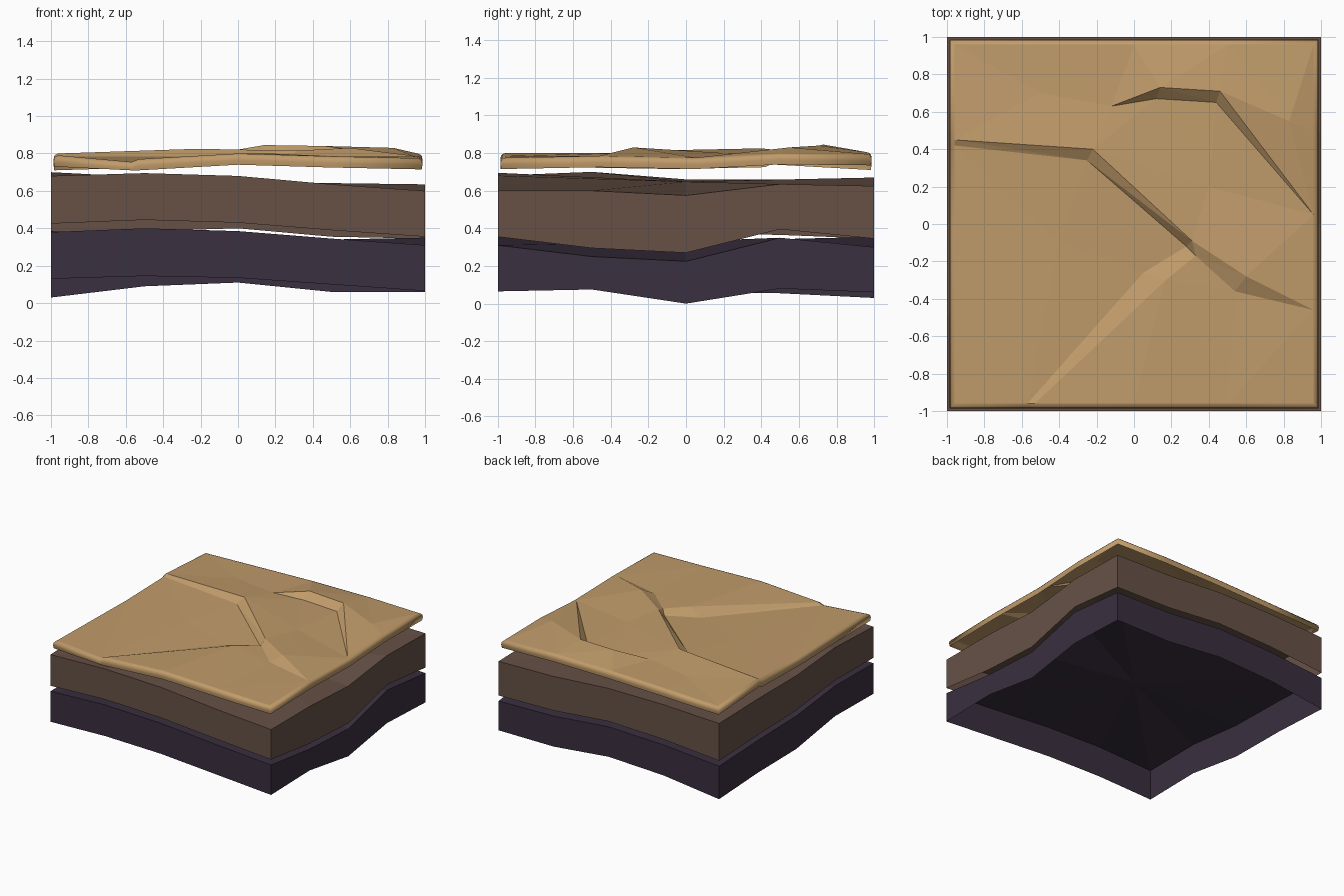
import bpy
from mathutils import Vector
from mathutils.geometry import delaunay_2d_cdt

if "Cube" in bpy.data.objects:
    bpy.data.objects.remove(bpy.data.objects["Cube"])


def material(name, rgb):
    m = bpy.data.materials.new(name)
    m.diffuse_color = (*rgb, 1)
    m.use_nodes = True
    m.node_tree.nodes["Principled BSDF"].inputs["Base Color"].default_value = m.diffuse_color
    return m


def make(name, verts, faces, mat):
    me = bpy.data.meshes.new(name)
    me.from_pydata(verts, [], faces)
    me.materials.append(mat)
    ob = bpy.data.objects.new(name, me)
    bpy.context.collection.objects.link(ob)
    return ob


SAND = material("sand tan", (0.53, 0.33, 0.145))
BROWN = material("soil brown", (0.135, 0.083, 0.062))
PURPLE = material("deep purple", (0.042, 0.029, 0.050))

# Sixteen outline points, counter-clockwise from the front left corner
STEPS = [-1, -0.5, 0, 0.5]
OUTLINE = ([(t, -1) for t in STEPS] + [(1, t) for t in STEPS]
           + [(-t, 1) for t in STEPS] + [(-1, -t) for t in STEPS])


# Open-bottomed stratum: wavy walls and a fan on top
def stratum(name, bottom, top, mat):
    n = len(OUTLINE)
    verts = [(x, y, z) for (x, y), z in zip(OUTLINE, bottom)]
    verts += [(x, y, z) for (x, y), z in zip(OUTLINE, top)]
    verts.append((0, 0, sum(top) / n))
    faces = []
    for i in range(n):
        j = (i + 1) % n
        faces += [(i, j, n + j, n + i), (n + i, n + j, 2 * n)]
    return make(name, verts, faces, mat)


low = [.13, .145, .135, .10, .065, .075, 0, .08,
       .06, .06, .11, .09, .03, .055, .06, .137]
mid = [.38, .40, .385, .345, .31, .25, .225, .35,
       .30, .31, .355, .34, .30, .32, .33, .385]
high = [.68, .695, .68, .635, .60, .60, .575, .635,
        .625, .635, .67, .67, .65, .66, .66, .70]
stratum("bottom_stratum", low, mid, PURPLE)
stratum("middle_stratum", [z + 0.045 for z in mid], high, BROWN)

# Sand crust: outline, then crest and foot lines of the fault steps
E = 0.96
rim = [(-E, -E, .79), (-.57, -E, .755), (-.53, -E, .77), (0, -E, .80),
       (.5, -E, .785), (E, -E, .775), (E, -.46, .785), (E, .05, .775),
       (E, .5, .80), (E, E, .795), (.5, E, .805), (0, E, .80),
       (-.5, E, .785), (-E, E, .77), (-E, .45, .80), (-E, .42, .785),
       (-E, -.05, .775)]
faults = [
    [(-E, .45, .80), (-.22, .40, .825), (.31, -.09, .815),
     (.60, -.28, .83), (E, -.46, .785)],
    [(-E, .42, .785), (-.25, .34, .785), (.28, -.12, .765)],
    [(.33, -.17, .79), (.54, -.36, .785), (E, -.46, .785)],
    [(-.57, -E, .755), (.05, -.26, .755), (.28, -.12, .765)],
    [(-.53, -E, .77), (.17, -.30, .80), (.33, -.17, .79)],
    [(-.12, .63, .80), (.14, .73, .845), (.46, .71, .84), (E, .05, .775)],
    [(-.12, .63, .80), (.12, .67, .79), (.44, .65, .79), (E, .05, .775)],
]
loose = [(-.4, -.1, .77), (.4, .2, .80), (.83, .55, .83), (-.5, .7, .79)]

points, edges = [], []


def index(p):
    if p not in points:
        points.append(p)
    return points.index(p)


for chain in [rim + rim[:1]] + faults:
    ids = [index(p) for p in chain]
    edges += list(zip(ids, ids[1:]))
for p in loose:
    index(p)

flat, _, tris, source, _, _ = delaunay_2d_cdt(
    [Vector(p[:2]) for p in points], edges, [], 0, 1e-5)
verts = [(v.x, v.y, points[s[0]][2] if s else 0.785)
         for v, s in zip(flat, source)]
faces = [tuple(t) for t in tris]
top_count = len(faces)

# Rounded lip hanging from the crust outline
n = len(rim)
previous = [next(i for i, s in enumerate(source) if k in s) for k in range(n)]
for out, drop in [(.014, .005), (.024, .016), (.026, .035), (.022, .06)]:
    start = len(verts)
    for x, y, z in rim:
        s = (E + out) / E
        verts.append((x * s if abs(x) == E else x,
                      y * s if abs(y) == E else y,
                      max(z - drop, 0.71)))
    ring = list(range(start, start + n))
    for i in range(n):
        j = (i + 1) % n
        faces.append((ring[i], ring[j], previous[j], previous[i]))
    previous = ring

crust = make("sand_crust", verts, faces, SAND)
for poly in crust.data.polygons:
    poly.use_smooth = poly.index >= top_count
